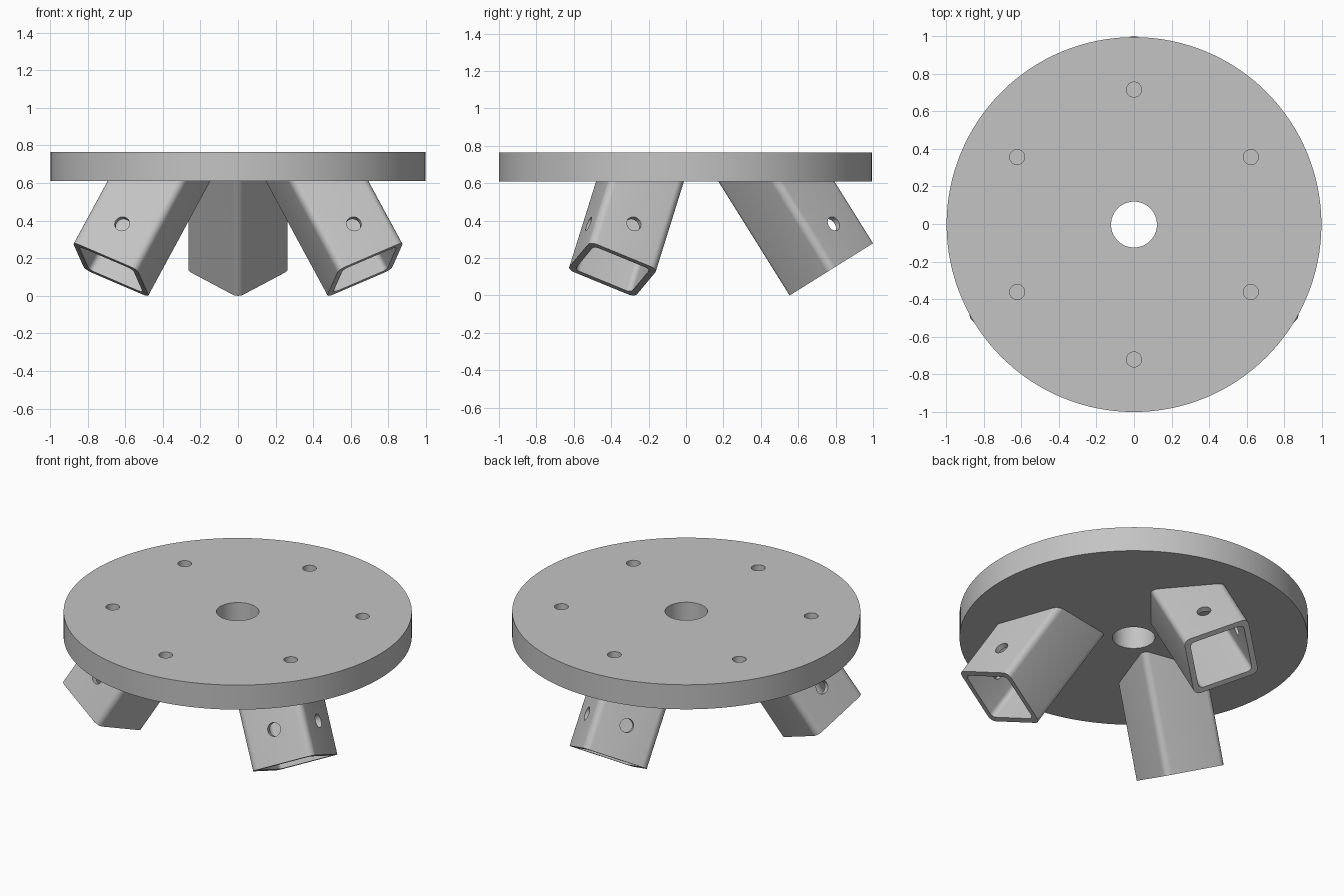
import bpy, bmesh
from math import sin, cos, pi, radians, sqrt
from mathutils import Vector, Matrix

cube = bpy.data.objects.get("Cube")
if cube:
    bpy.data.objects.remove(cube, do_unlink=True)

# Overall sizes
CENTRE = Vector((0, -0.003, 0))
DISC_R, DISC_LOW, DISC_TOP = 0.997, 0.61, 0.765
TILT = radians(32)
HALF_DIAG, OUTER_R, INNER_R, WALL = 0.263, 0.04, 0.03, 0.033
SIDE = sqrt(2) * (HALF_DIAG + OUTER_R * (sqrt(2) - 1))
HOLE_R = 0.04

grey = bpy.data.materials.new("plain grey")
grey.use_nodes = True
colour = (0.55, 0.55, 0.55, 1)
grey.diffuse_color = colour
grey.node_tree.nodes["Principled BSDF"].inputs["Base Color"].default_value = colour


def make_object(name, bm):
    bmesh.ops.recalc_face_normals(bm, faces=bm.faces)
    mesh = bpy.data.meshes.new(name)
    bm.to_mesh(mesh)
    bm.free()
    mesh.materials.append(grey)
    obj = bpy.data.objects.new(name, mesh)
    bpy.context.collection.objects.link(obj)
    return obj


def add_cylinder(bm, centre, axis, radius, length, sides):
    turn = Vector((0, 0, 1)).rotation_difference(axis).to_matrix().to_4x4()
    bmesh.ops.create_cone(bm, cap_ends=True, segments=sides, radius1=radius,
                          radius2=radius, depth=length,
                          matrix=Matrix.Translation(centre) @ turn)


def cut(obj, cutter):
    """Subtract the cutter, delete it, and smooth the rounded surfaces."""
    cutter.hide_render = True
    mod = obj.modifiers.new("holes", "BOOLEAN")
    mod.operation, mod.solver, mod.object = "DIFFERENCE", "EXACT", cutter
    bpy.ops.object.select_all(action="DESELECT")
    bpy.context.view_layer.objects.active = obj
    obj.select_set(True)
    bpy.ops.object.modifier_apply(modifier=mod.name)
    bpy.data.objects.remove(cutter, do_unlink=True)
    bpy.ops.object.shade_smooth_by_angle(angle=radians(30))


def rounded_square(side, radius, steps=6):
    """Outline with its corners on the two axes (a diamond)."""
    points = []
    reach = (side / 2 - radius) * sqrt(2)
    for corner in range(4):
        mid = corner * pi / 2
        for i in range(steps + 1):
            a = mid - pi / 4 + i * pi / 2 / steps
            points.append((reach * cos(mid) + radius * cos(a),
                           reach * sin(mid) + radius * sin(a)))
    return points


# Round plate with a central bore and a ring of blind holes
Z = Vector((0, 0, 1))
bm = bmesh.new()
add_cylinder(bm, CENTRE + Z * (DISC_LOW + DISC_TOP) / 2, Z, DISC_R, DISC_TOP - DISC_LOW, 128)
plate = make_object("round_plate", bm)
bm = bmesh.new()
add_cylinder(bm, CENTRE + Z * 0.7, Z, 0.122, 0.5, 64)
for i in range(6):
    a = radians(30 + 60 * i)
    add_cylinder(bm, CENTRE + Vector((cos(a), sin(a), 0)) * 0.718 + Z * DISC_TOP,
                 Z, HOLE_R, 0.2, 32)
cut(plate, make_object("plate_cutter", bm))


# Tilted square tubes, cut flush against the plate
def make_leg(name, azimuth):
    out = Vector((cos(azimuth), sin(azimuth), 0))
    across = Vector((-sin(azimuth), cos(azimuth), 0))
    normal = out * cos(TILT) + Z * sin(TILT)
    up = Z * cos(TILT) - out * sin(TILT)
    end = CENTRE + out * (1.003 - HALF_DIAG * cos(TILT)) + Z * HALF_DIAG * sin(TILT)

    bm = bmesh.new()
    rings = []
    for side, radius in ((SIDE, OUTER_R), (SIDE - 2 * WALL, INNER_R)):
        low = [end + normal * p + across * q for p, q in rounded_square(side, radius)]
        high = [v + up * ((DISC_LOW + 0.005 - v.z) / up.z) for v in low]
        rings.append([[bm.verts.new(v) for v in loop] for loop in (low, high)])
    (out_low, out_high), (in_low, in_high) = rings
    for a, b in ((out_low, out_high), (in_low, in_high),
                 (out_low, in_low), (out_high, in_high)):
        for i in range(len(a)):
            j = (i + 1) % len(a)
            bm.faces.new((a[i], a[j], b[j], b[i]))
    leg = make_object(name, bm)

    # One bolt hole in each of the two outward faces
    bm = bmesh.new()
    for s in (-1, 1):
        facing = (normal + across * s).normalized()
        add_cylinder(bm, end + up * 0.2 + facing * SIDE / 2, facing, HOLE_R, 0.15, 32)
    cut(leg, make_object("leg_cutter", bm))


for name, degrees in (("back_leg", 90), ("right_leg", 210), ("left_leg", 330)):
    make_leg(name, radians(degrees))
